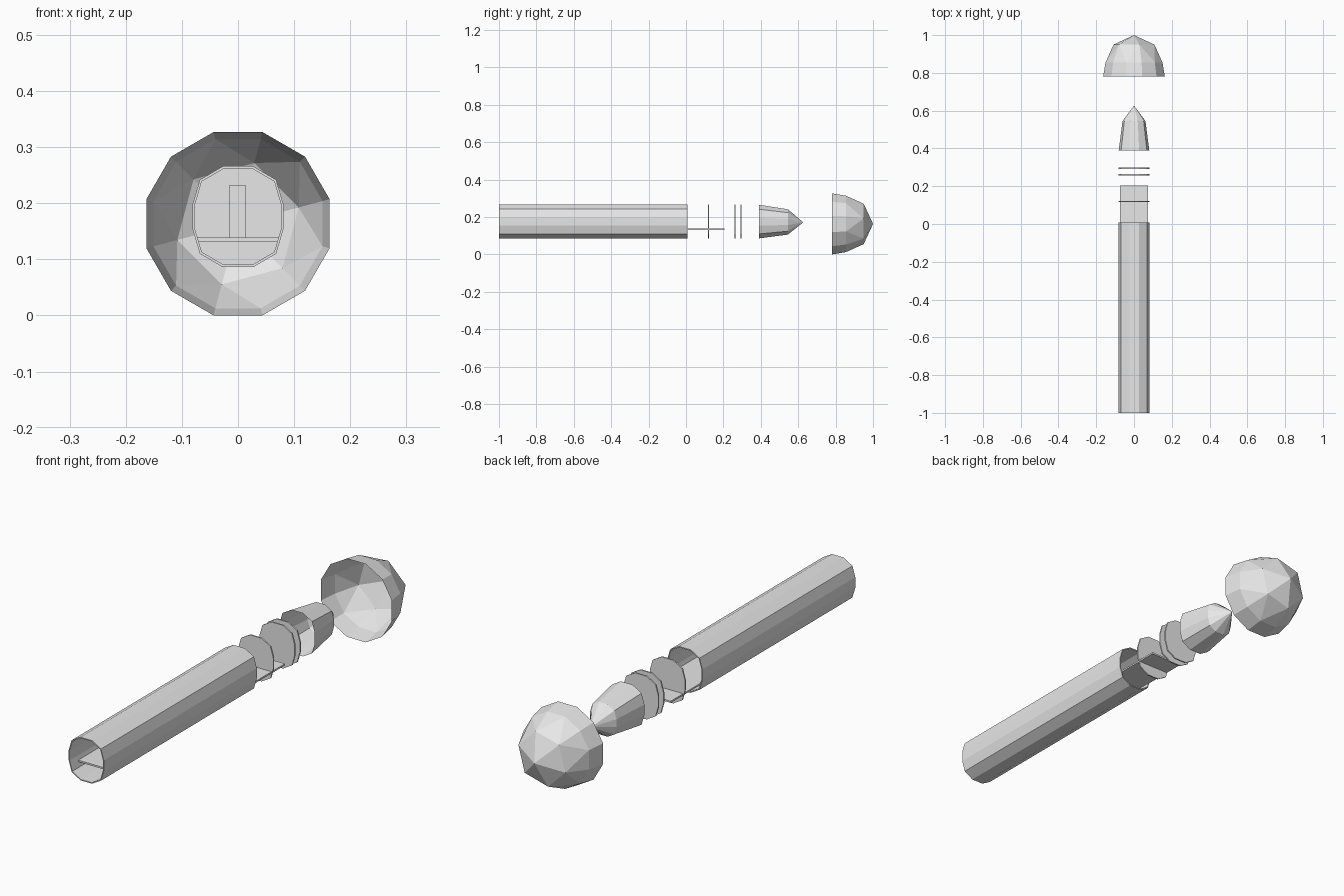
import bpy, bmesh
from math import sin, cos, pi, radians

if "Cube" in bpy.data.objects:
    bpy.data.objects.remove(bpy.data.objects["Cube"])

grey = bpy.data.materials.new("light_grey")
grey.diffuse_color = (0.8, 0.8, 0.8, 1)
grey.use_nodes = True
grey.node_tree.nodes["Principled BSDF"].inputs["Base Color"].default_value = (0.8, 0.8, 0.8, 1)

AXIS_Z = 0.176                      # centre line of tube, discs and nose
DOME_Z = 0.1635                     # centre line of the dome
QUARTER = [(0.081, 0.022), (0.068, 0.066), (0.027, 0.09)]


def section(scale=1.0):
    """Twelve-sided outline mirrored from one quarter."""
    q = [(x * scale, z * scale) for x, z in QUARTER]
    half = q + [(-x, z) for x, z in reversed(q)]
    return half + [(-x, -z) for x, z in half]


def finish(name, bm):
    bmesh.ops.recalc_face_normals(bm, faces=bm.faces)
    me = bpy.data.meshes.new(name)
    bm.to_mesh(me)
    bm.free()
    me.materials.append(grey)
    ob = bpy.data.objects.new(name, me)
    bpy.context.collection.objects.link(ob)
    return ob


def ring(bm, outline, y, z0):
    return [bm.verts.new((x, y, z0 + z)) for x, z in outline]


def bridge(bm, a, b):
    n = len(a)
    for i in range(n):
        j = (i + 1) % n
        bm.faces.new((a[i], a[j], b[j], b[i]))


def fan(bm, loop, tip):
    for i in range(len(loop)):
        bm.faces.new((loop[i], loop[(i + 1) % len(loop)], tip))


def box(name, lo, hi):
    bm = bmesh.new()
    bmesh.ops.create_cube(bm, size=1)
    for v in bm.verts:
        for i in range(3):
            v.co[i] = lo[i] if v.co[i] < 0 else hi[i]
    return finish(name, bm)


# Open hollow tube
bm = bmesh.new()
loops = [ring(bm, section(s), y, AXIS_Z)
         for s, y in ((1, -1), (1, 0.008), (0.95, 0.008), (0.95, -1))]
for i in range(4):
    bridge(bm, loops[i], loops[(i + 1) % 4])
finish("tube", bm)

# Inner board and the post standing on it
box("board", (-0.073, -0.95, 0.132), (0.073, 0.205, 0.139))
box("inner_post", (-0.016, -0.4, 0.132), (0.014, -0.35, 0.232))

# Thin discs
for name, y in (("inner_disc", 0.12), ("middle_disc", 0.261), ("outer_disc", 0.295)):
    bm = bmesh.new()
    a = ring(bm, section(), y - 0.003, AXIS_Z)
    b = ring(bm, section(), y + 0.003, AXIS_Z)
    bridge(bm, a, b)
    bm.faces.new(a)
    bm.faces.new(b)
    finish(name, bm)

# Hollow pointed nose, open at the front
bm = bmesh.new()
a = ring(bm, section(), 0.39, AXIS_Z)
b = ring(bm, section(0.75), 0.545, AXIS_Z - 0.002)
bridge(bm, a, b)
fan(bm, b, bm.verts.new((0, 0.627, AXIS_Z - 0.004)))
finish("nose", bm)


# Hollow faceted dome, open at the front
def circle(n, r):
    return [(r * cos(radians(15) + 2 * pi * i / n),
             r * sin(radians(15) + 2 * pi * i / n)) for i in range(n)]


bm = bmesh.new()
base = ring(bm, circle(12, 0.169), 0.78, DOME_Z)
mid = ring(bm, circle(12, 0.156), 0.855, DOME_Z)
top = ring(bm, circle(6, 0.112), 0.95, DOME_Z)
bridge(bm, base, mid)
for k in range(6):
    n = (k + 1) % 6
    bm.faces.new((mid[2 * k], mid[2 * k + 1], top[k]))
    bm.faces.new((mid[2 * k + 1], mid[2 * n], top[n]))
    bm.faces.new((mid[2 * k + 1], top[n], top[k]))
fan(bm, top, bm.verts.new((0, 1.0, DOME_Z)))
finish("dome", bm)
